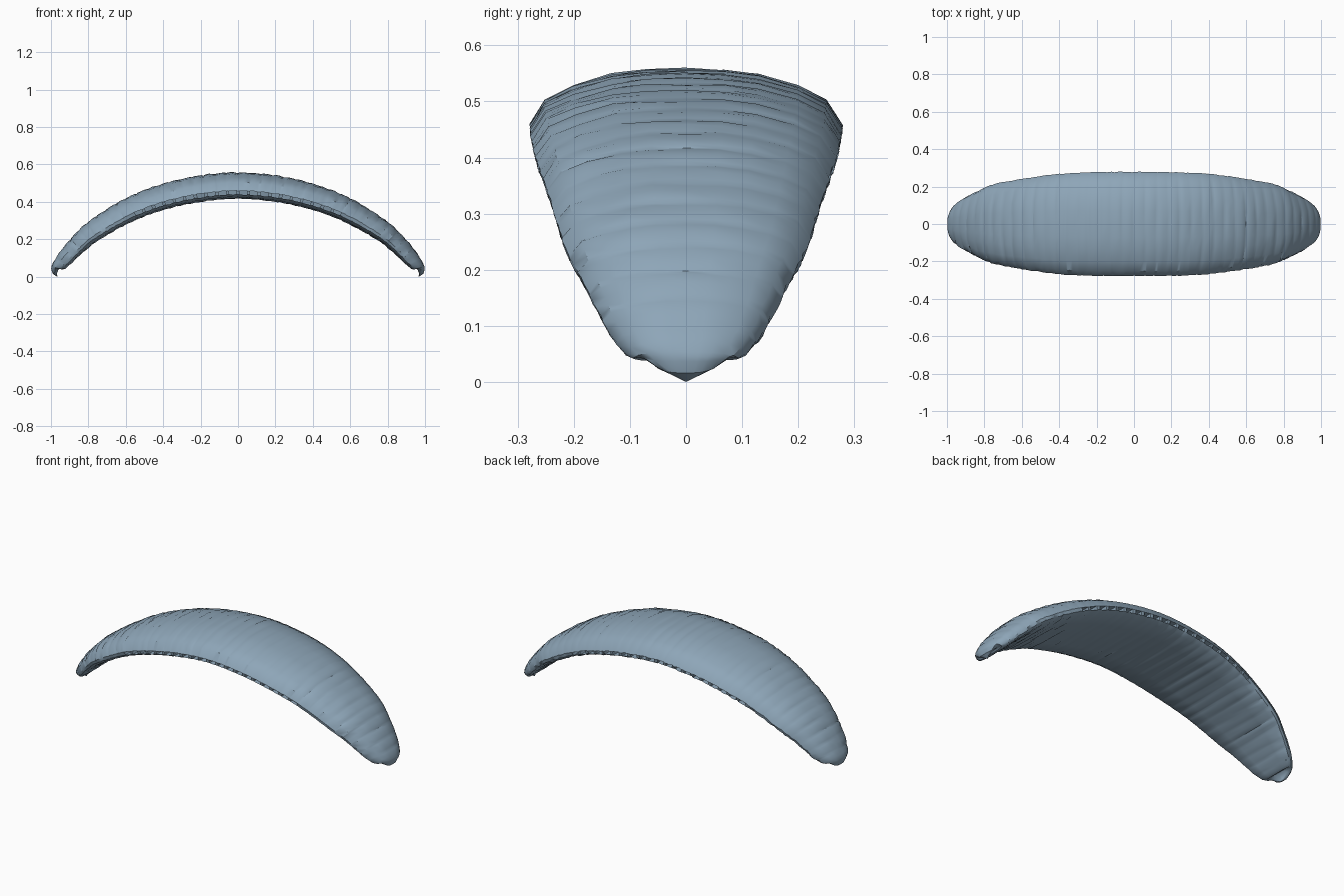
import bpy, bmesh, math, random
from mathutils import Vector

if "Cube" in bpy.data.objects:
    bpy.data.objects.remove(bpy.data.objects["Cube"])

random.seed(4)

# Half span, centre to tip: outer x, outer z, half chord, thickness
SPAN = [(0, .56, .278, .142), (.2, .544, .277, .142), (.4, .5, .270, .138),
        (.6, .422, .247, .13), (.8, .297, .212, .115), (.9, .2, .170, .10),
        (.96, .125, .137, .088), (.99, .075, .108, .072), (1.0, .045, .084, .055),
        (.99, .015, .052, .035), (.965, .001, 0, 0)]
# Half cross-section from crown to belly: chord fraction, depth fraction
SECTION = [(0, 0), (.25, .015), (.47, .07), (.72, .21), (.9, .39), (1, .70),
           (.985, .84), (.88, .95), (.5, 1), (0, 1)]
LIP = 5            # section band that holds the air intakes
CELLS = 20         # cells per half span
STEPS = (0, .15, .5, .85)


def smooth(table, t):
    """Catmull-Rom sample of the span table, mirrored at the centre."""
    n = len(table) - 1
    i = min(int(t), n - 1)
    f = t - i
    first = (-table[1][0],) + table[1][1:]
    p = [Vector(q) for q in (table[i - 1] if i else first, table[i],
                             table[i + 1], table[min(i + 2, n)])]
    return .5 * (2 * p[1] + (p[2] - p[0]) * f
                 + (2 * p[0] - 5 * p[1] + 4 * p[2] - p[3]) * f * f
                 + (3 * p[1] - p[0] - 3 * p[2] + p[3]) * f ** 3)


# Even spacing along the arc
fine = [smooth(SPAN, (len(SPAN) - 1) * k / 600) for k in range(601)]
length = [0]
for a, b in zip(fine, fine[1:]):
    length.append(length[-1] + math.hypot(b[0] - a[0], b[1] - a[1]))


def station(u):
    """Position, outward normal, half chord and thickness at arc fraction u."""
    k = min(range(601), key=lambda j: abs(length[j] - u * length[-1]))
    a, b = fine[max(k - 3, 0)], fine[min(k + 3, 600)]
    d = Vector((b[0] - a[0], 0, b[1] - a[1])).normalized()
    p = fine[k]
    return Vector((p[0], 0, p[1])), Vector((-d.z, 0, d.x)), max(p[2], 0), max(p[3], 0)


def ring(bm, u, phase):
    """One closed cross-section; cells puff out between the ribs."""
    pos, nor, chord, thick = station(abs(u))
    if u < 0:
        pos.x, nor.x = -pos.x, -nor.x
    puff = .004 * (math.sin(math.pi * phase) - 1) * min(1, thick / .1)
    side = [(y, h) for y, h in SECTION]
    loop = side + [(-y, h) for y, h in side[-2:0:-1]]
    verts = []
    for y, h in loop:
        wrinkle = random.uniform(-.002, .002) * min(1, thick / .1)
        depth = h * thick - (puff * (1 - 1.6 * h)) + wrinkle
        verts.append(bm.verts.new(pos - nor * depth
                                  + Vector((0, y * chord + wrinkle, 0))))
    return verts


# Canopy skin
bm = bmesh.new()
params = [((c + s) / CELLS, s) for c in range(-CELLS, CELLS) for s in STEPS] + [(1, 0)]
rings = [ring(bm, u, s) for u, s in params]
count = len(rings[0])
intakes = {}
for r in range(len(rings) - 1):
    cell, step = divmod(r, len(STEPS))
    for k in range(count):
        m = (k + 1) % count
        f = bm.faces.new((rings[r][k], rings[r][m], rings[r + 1][m], rings[r + 1][k]))
        if k in (LIP, count - 1 - LIP) and step in (1, 2) and abs(cell + .5 - CELLS) < 10:
            intakes.setdefault((cell, k), []).append(f)

# Air intakes: pockets pushed in along both lower edges
for (cell, k), faces in intakes.items():
    new = bmesh.ops.extrude_face_region(bm, geom=faces)["geom"]
    verts = [v for v in new if isinstance(v, bmesh.types.BMVert)]
    sign = -1 if k == LIP else 1
    bmesh.ops.translate(bm, verts=verts, vec=(0, sign * .05, 0))
    bmesh.ops.delete(bm, geom=[f for f in faces if f.is_valid], context="FACES_ONLY")

bmesh.ops.remove_doubles(bm, verts=bm.verts, dist=.0004)
bmesh.ops.recalc_face_normals(bm, faces=bm.faces)
low = min(v.co.z for v in bm.verts)
bmesh.ops.translate(bm, verts=bm.verts, vec=(0, 0, -low))

mesh = bpy.data.meshes.new("canopy")
bm.to_mesh(mesh)
bm.free()
canopy = bpy.data.objects.new("canopy", mesh)
bpy.context.collection.objects.link(canopy)

fabric = bpy.data.materials.new("blue grey fabric")
fabric.diffuse_color = (.27, .38, .48, 1)
fabric.use_nodes = True
fabric.node_tree.nodes["Principled BSDF"].inputs["Base Color"].default_value = fabric.diffuse_color
mesh.materials.append(fabric)

bpy.context.view_layer.objects.active = canopy
canopy.select_set(True)
bpy.ops.object.shade_smooth_by_angle(angle=math.radians(35))
